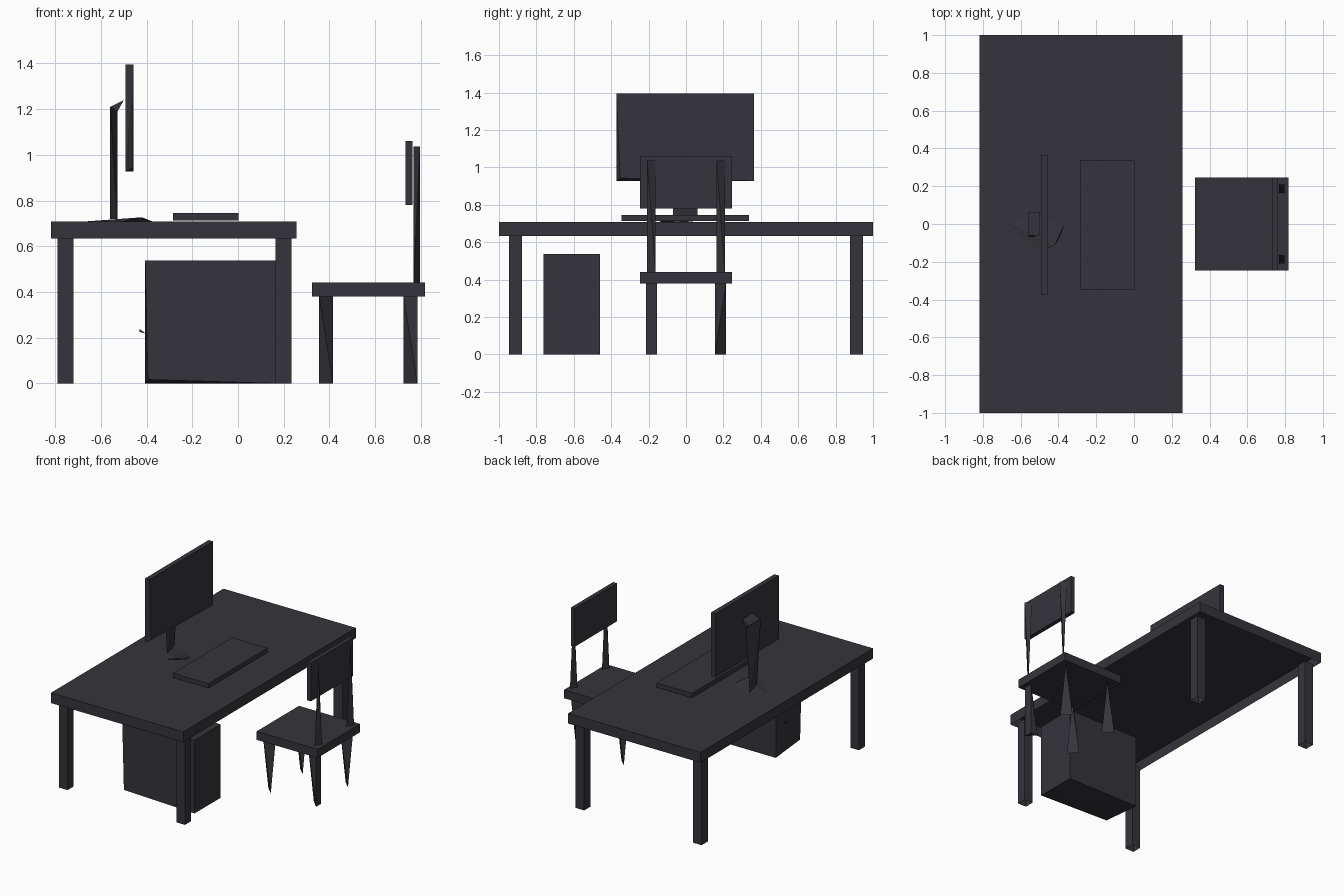
import bpy
import bmesh

cube = bpy.data.objects.get("Cube")
if cube:
    bpy.data.objects.remove(cube, do_unlink=True)

# One dark charcoal colour for everything
charcoal = bpy.data.materials.new("dark_charcoal")
charcoal.use_nodes = True
COLOUR = (0.036, 0.034, 0.044, 1)
charcoal.diffuse_color = COLOUR
charcoal.node_tree.nodes["Principled BSDF"].inputs["Base Color"].default_value = COLOUR


def hull(name, points, open_bottom=False):
    """Flat-shaded convex solid around a few corner points."""
    bm = bmesh.new()
    for p in points:
        bm.verts.new(p)
    bmesh.ops.convex_hull(bm, input=bm.verts[:])
    bmesh.ops.dissolve_limit(bm, angle_limit=0.001, verts=bm.verts[:], edges=bm.edges[:])
    bmesh.ops.recalc_face_normals(bm, faces=bm.faces[:])
    if open_bottom:
        under = [f for f in bm.faces if f.normal.z < -0.9]
        bmesh.ops.delete(bm, geom=under, context='FACES_ONLY')
    mesh = bpy.data.meshes.new(name)
    bm.to_mesh(mesh)
    bm.free()
    mesh.materials.append(charcoal)
    obj = bpy.data.objects.new(name, mesh)
    bpy.context.collection.objects.link(obj)
    return obj


def box(name, xs, ys, zs, moved=None, open_bottom=False):
    """Box; moved maps a corner (ix, iy, iz) to a new position."""
    moved = moved or {}
    return hull(name, [moved.get((i, j, k), (xs[i], ys[j], zs[k]))
                       for i in (0, 1) for j in (0, 1) for k in (0, 1)], open_bottom)


def twisted_post(name, xs, ys, zs, flip=False, extra=()):
    """Four-sided post whose top and bottom edges lie on crossing diagonals."""
    low, high = zs[::-1] if flip else zs
    return hull(name, [(xs[0], ys[0], high), (xs[1], ys[1], high),
                       (xs[0], ys[1], low), (xs[1], ys[0], low), *extra])


# Desk: a hollow top and hollow legs, open underneath
box("desk_top", (-0.818, 0.256), (-1, 1), (0.633, 0.708), open_bottom=True)
for end, xs in (("back", (-0.79, -0.72)), ("front", (0.163, 0.233))):
    for side, ys in (("right", (-0.947, -0.876)), ("left", (0.876, 0.947))):
        box(f"desk_leg_{end}_{side}", xs, ys, (0, 0.633), open_bottom=True)

# Chair
box("chair_seat", (0.323, 0.818), (-0.245, 0.245), (0.38, 0.442))
box("chair_backrest", (0.732, 0.763), (-0.245, 0.245), (0.78, 1.06))
for side, s in (("right", -1), ("left", 1)):
    leg_y = sorted((s * 0.155, s * 0.214))
    post_y = sorted((s * 0.163, s * 0.208))
    # The right rear leg keeps a full rear face
    full_face = [(0.784, leg_y[0], 0.38), (0.784, leg_y[1], 0)] if s < 0 else []
    twisted_post(f"chair_front_leg_{side}", (0.355, 0.416), leg_y, (0, 0.38))
    twisted_post(f"chair_rear_leg_{side}", (0.724, 0.784), leg_y, (0, 0.38), extra=full_face)
    twisted_post(f"chair_back_post_{side}", (0.768, 0.796), post_y, (0.442, 1.037), flip=True)

# Monitor with its stand; one lower screen corner is pulled inwards
box("monitor_screen", (-0.493, -0.457), (-0.372, 0.364), (0.928, 1.395),
    moved={(1, 0, 0): (-0.46, -0.352, 0.943)})
twisted_post("monitor_pillar", (-0.559, -0.527), (-0.069, 0.061), (0.72, 1.21))
hull("monitor_bracket", [(x, y, z) for y in (-0.06, 0.063)
                         for x, z in ((-0.559, 1.21), (-0.499, 1.24), (-0.527, 1.19))])
hull("monitor_base", [(-0.69, 0.02, 0.707), (-0.5, -0.14, 0.709), (-0.42, -0.115, 0.727),
                      (-0.39, -0.06, 0.707), (-0.37, 0.0, 0.707), (-0.5, 0.06, 0.707)])

# Keyboard
box("keyboard", (-0.285, 0.003), (-0.346, 0.337), (0.713, 0.745))

# Computer case with its button; one lower corner is pulled inwards
box("computer_case", (-0.406, 0.182), (-0.763, -0.461), (0, 0.538),
    moved={(0, 0, 0): (-0.394, -0.76, 0.017)})
hull("case_button", [(-0.43, -0.56, 0.238), (-0.403, -0.575, 0.218),
                     (-0.403, -0.545, 0.218), (-0.43, -0.56, 0.225)])
